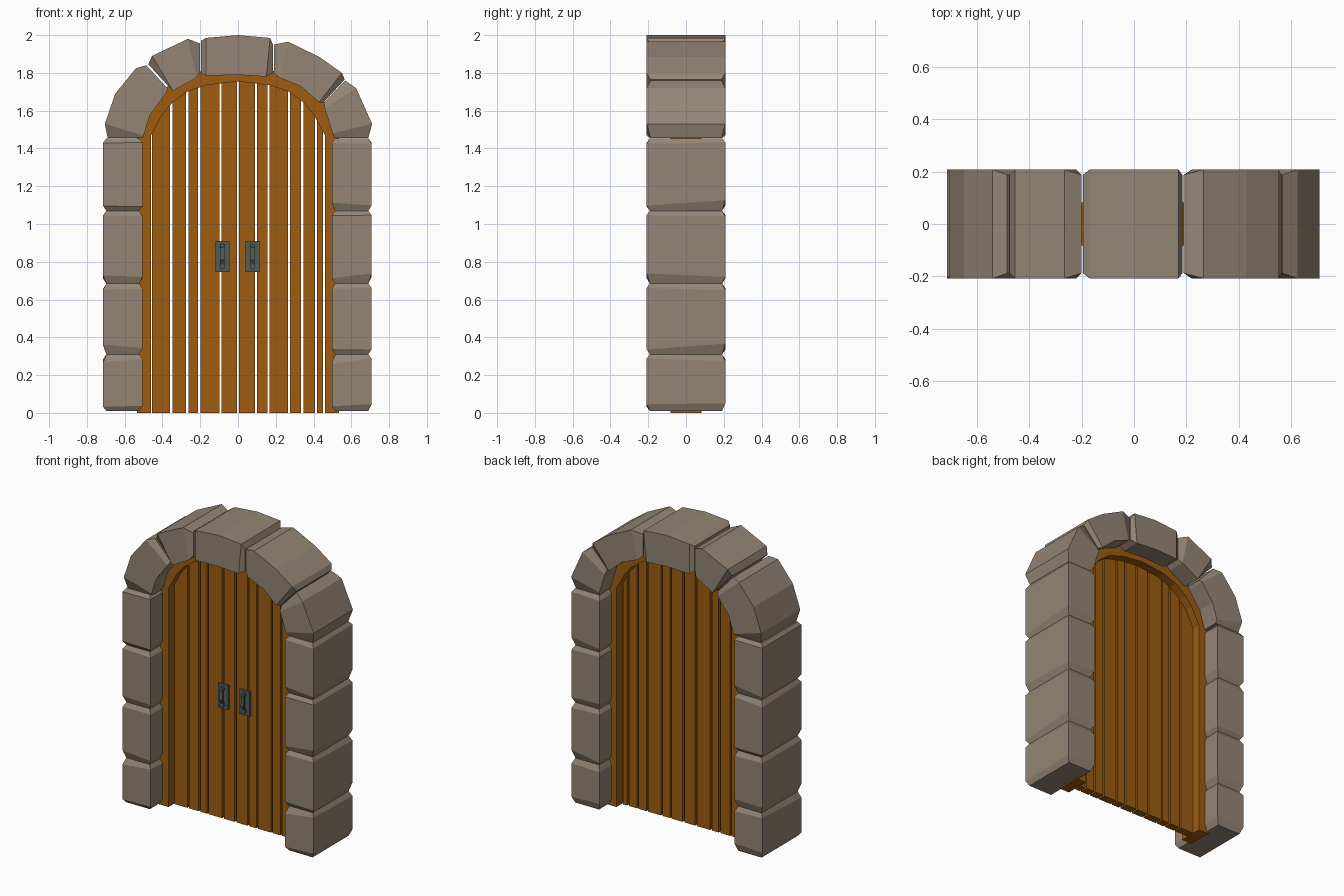
import bpy, bmesh, random
from mathutils import Vector

if "Cube" in bpy.data.objects:
    bpy.data.objects.remove(bpy.data.objects["Cube"])

random.seed(4)

def material(name, rgb):
    m = bpy.data.materials.new(name)
    m.diffuse_color = (*rgb, 1)
    m.use_nodes = True
    m.node_tree.nodes["Principled BSDF"].inputs["Base Color"].default_value = m.diffuse_color
    return m

STONE = material("warm grey stone", (0.297, 0.235, 0.178))
WOOD = material("orange brown wood", (0.342, 0.107, 0.0055))
METAL = material("dark iron", (0.085, 0.108, 0.100))

def loft(name, rings, mat):
    """Join rings of equal length into a closed solid with capped ends."""
    bm = bmesh.new()
    vr = [[bm.verts.new(p) for p in ring] for ring in rings]
    n = len(vr[0])
    for a, b in zip(vr, vr[1:]):
        for i in range(n):
            j = (i + 1) % n
            bm.faces.new((a[i], a[j], b[j], b[i]))
    bm.faces.new(vr[0])
    bm.faces.new(vr[-1])
    bmesh.ops.recalc_face_normals(bm, faces=bm.faces)
    me = bpy.data.meshes.new(name)
    bm.to_mesh(me)
    bm.free()
    me.materials.append(mat)
    ob = bpy.data.objects.new(name, me)
    bpy.context.collection.objects.link(ob)
    return ob

def strip_ring(xi, zi, xo, zo, y):
    return [(xi, -y, zi), (xo, -y, zo), (xo, y, zo), (xi, y, zi)]

# column stones: blocks with chamfered, slightly uneven ends
def column_stone(name, x0, x1, z0, z1):
    def ring(z, s, jitter=0):
        return [(x, y, z + jitter * random.random() ** 2)
                for x, y in ((x0 + s, -.208 + s), (x1 - s, -.208 + s),
                             (x1 - s, .208 - s), (x0 + s, .208 - s))]
    loft(name, [ring(z0, .017), ring(z0 + .022, 0, .035),
                ring(z1 - .022, 0, -.035), ring(z1, .017)], STONE)

joints = [.01, .31, .685, 1.07, 1.453]
for i, (a, b) in enumerate(zip(joints, joints[1:])):
    column_stone(f"left_column_stone_{i}", -.714, -.506, a, b)
    column_stone(f"right_column_stone_{i}", .497, .707, a, b)

# arch stones: stations of (inner x, inner z, outer x, outer z)
arch = [
    [(-.505, 1.455, -.69, 1.455), (-.50, 1.468, -.705, 1.53), (-.465, 1.58, -.65, 1.69),
     (-.38, 1.695, -.54, 1.825), (-.37, 1.715, -.485, 1.84)],
    [(-.36, 1.72, -.475, 1.845), (-.345, 1.705, -.455, 1.89), (-.22, 1.775, -.265, 1.98),
     (-.20, 1.80, -.20, 1.955)],
    [(-.195, 1.80, -.195, 1.97), (-.17, 1.785, -.17, 1.985), (0, 1.79, 0, 2.0),
     (.15, 1.78, .17, 1.985), (.185, 1.80, .185, 1.95)],
    [(.19, 1.80, .19, 1.95), (.22, 1.775, .265, 1.965), (.33, 1.73, .43, 1.885),
     (.43, 1.645, .55, 1.80), (.45, 1.64, .565, 1.765)],
    [(.455, 1.64, .567, 1.76), (.46, 1.61, .625, 1.72), (.50, 1.48, .71, 1.53),
     (.51, 1.455, .69, 1.455)],
]
for i, st in enumerate(arch):
    last = len(st) - 1
    loft(f"arch_stone_{i}",
         [strip_ring(*s, .188 if k in (0, last) else .208) for k, s in enumerate(st)], STONE)

# wooden frame: half profile mirrored across the middle
half = [(.46, 0, .535, 0), (.46, 1.47, .535, 1.48), (.40, 1.58, .47, 1.63),
        (.35, 1.64, .40, 1.71), (.27, 1.70, .30, 1.78), (.17, 1.735, .19, 1.81),
        (0, 1.755, 0, 1.83)]
full = [(-a, b, -c, d) for a, b, c, d in half] + half[-2::-1]
loft("door_frame", [strip_ring(*s, .083) for s in full], WOOD)

# planks: tops follow the frame arch, narrow gaps between
def arch_height(x):
    x = min(abs(x), .46)
    for (x1, z1, *_), (x0, z0, *_) in zip(half[1:], half[2:]):
        if x0 <= x <= x1:
            return z0 + (z1 - z0) * (x - x0) / (x1 - x0)

gaps = [-.461, -.353, -.268, -.205, -.093, 0, .095, .162, .27, .34, .413, .457]
for i, (a, b) in enumerate(zip(gaps, gaps[1:])):
    a, b = a + .006, b - .006
    rings = []
    for k in range(4):
        x = a + (b - a) * k / 3
        z = arch_height(x) + .02
        rings.append([(x, -.027, 0), (x, .027, 0), (x, .027, z), (x, -.027, z)])
    loft(f"door_plank_{i}", rings, WOOD)

# door pulls: back plate, bent grip and two round studs
def box(name, x0, x1, y0, y1, z0, z1, mat):
    loft(name, [[(x0, y0, z), (x1, y0, z), (x1, y1, z), (x0, y1, z)] for z in (z0, z1)], mat)

def stud(name, x, z, r):
    bpy.ops.mesh.primitive_cylinder_add(vertices=8, radius=r, depth=.022,
                                        location=(x, -.046, z), rotation=(1.5708, 0, 0))
    ob = bpy.context.object
    ob.name = name
    ob.data.materials.append(METAL)

grip = [(-.038, .895), (-.062, .875), (-.066, .81), (-.050, .785)]
for side, x in (("left", -.083), ("right", .077)):
    box(side + "_handle_plate", x - .037, x + .037, -.040, -.026, .745, .91, METAL)
    loft(side + "_handle_grip",
         [[(x - .011, y, z), (x + .011, y, z), (x + .011, y + .012, z - .004),
           (x - .011, y + .012, z - .004)] for y, z in grip], METAL)
    stud(side + "_upper_stud", x, .885, .012)
    stud(side + "_lower_stud", x, .775, .015)
